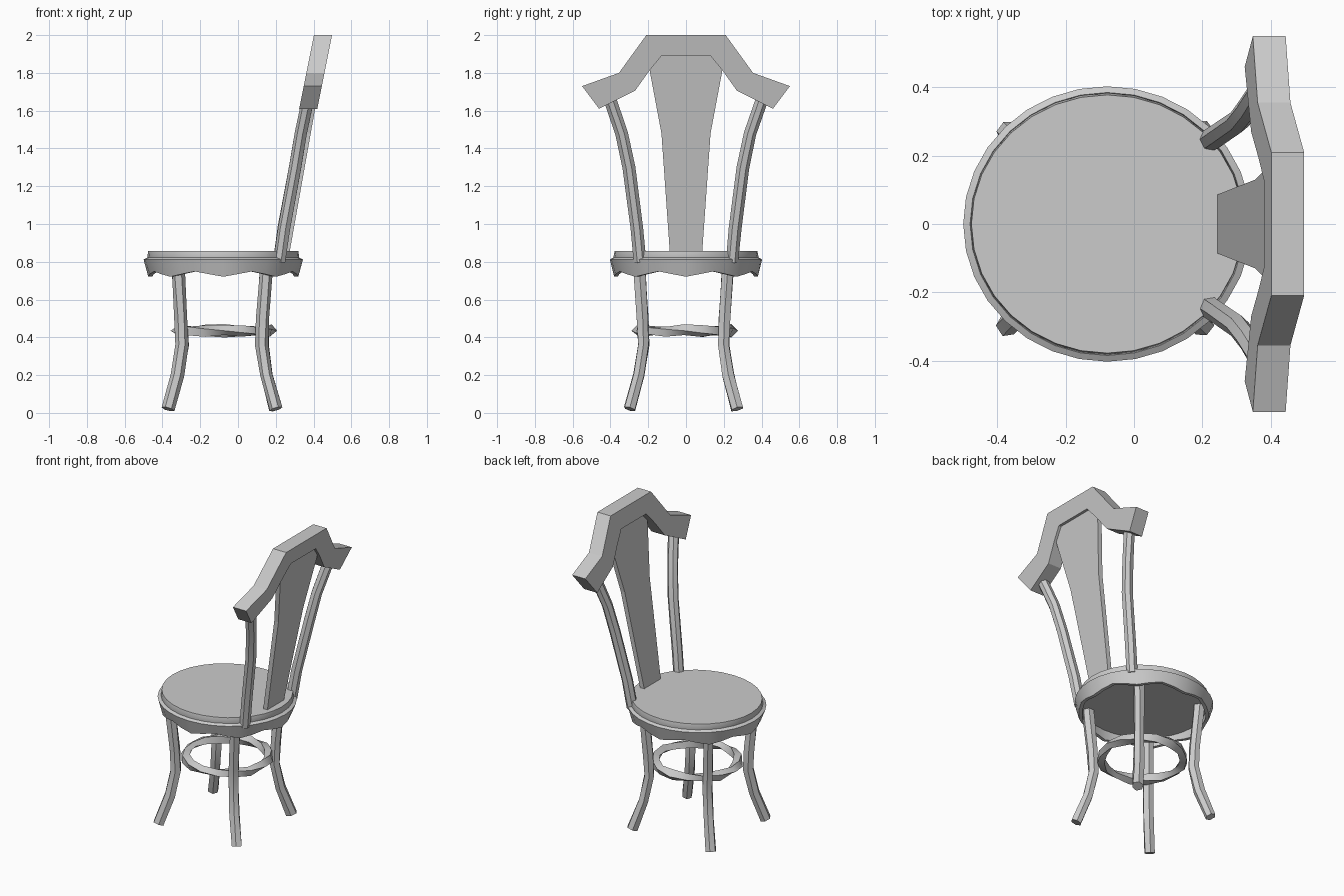
import bpy, math, random
from mathutils import Vector

if "Cube" in bpy.data.objects:
    bpy.data.objects.remove(bpy.data.objects["Cube"])

random.seed(4)
CX = -0.078  # seat centre in x


def make(name, verts, faces, smooth=None):
    me = bpy.data.meshes.new(name)
    me.from_pydata([tuple(v) for v in verts], [], faces)
    ob = bpy.data.objects.new(name, me)
    bpy.context.collection.objects.link(ob)
    bpy.context.view_layer.objects.active = ob
    bpy.ops.object.select_all(action='DESELECT')
    ob.select_set(True)
    bpy.ops.object.mode_set(mode='EDIT')
    bpy.ops.mesh.select_all(action='SELECT')
    bpy.ops.mesh.normals_make_consistent(inside=False)
    bpy.ops.object.mode_set(mode='OBJECT')
    if smooth:
        bpy.ops.object.shade_smooth_by_angle(angle=math.radians(smooth))
    return ob


def bridge(rows, sides, wrap=False):
    return [(i * sides + j, i * sides + (j + 1) % sides,
             (i + 1) % rows * sides + (j + 1) % sides, (i + 1) % rows * sides + j)
            for i in range(rows if wrap else rows - 1) for j in range(sides)]


def tube(name, path, radius, sides=6, closed=False, twist=0.0, jitter=0.0):
    pts = [Vector(p) for p in path]
    n, verts = len(pts), []
    for i, p in enumerate(pts):
        a = pts[i - 1] if (closed or i) else p
        b = pts[(i + 1) % n] if (closed or i < n - 1) else p
        t = (b - a).normalized()
        u = t.cross(Vector((0, 0, 1)) if closed else Vector((0, 1, 0))).normalized()
        w = t.cross(u)
        for j in range(sides):
            ang = math.tau * j / sides + twist * i
            r = radius * (1 + random.uniform(-jitter, jitter))
            verts.append(p + r * (math.cos(ang) * u + math.sin(ang) * w))
    faces = bridge(n, sides, closed)
    if not closed:
        faces += [tuple(range(sides)), tuple(range((n - 1) * sides, n * sides))]
    return make(name, verts, faces, 40)


def ring(rx, ry, zf, n=32):
    out = []
    for k in range(n):
        a = math.tau * k / n
        out.append((CX + rx * math.cos(a), ry * math.sin(a), zf(a)))
    return out


def slab(name, outline, front, thick):
    # closed (y, z) outline, leaning back along front(z)
    n = len(outline)
    verts = [(front(z), y, z) for y, z in outline]
    verts += [(front(z) + thick, y, z) for y, z in outline]
    faces = [tuple(range(n)), tuple(range(n, 2 * n))] + bridge(2, n)
    return make(name, verts, faces)


def mirrored(half):
    return half + [(-y, z) for y, z in reversed(half)]


# seat cushion
cushion = (ring(0.385, 0.37, lambda a: 0.785) + ring(0.402, 0.385, lambda a: 0.82)
           + ring(0.398, 0.378, lambda a: 0.857))
make("seat", cushion, bridge(3, 32) + [tuple(range(32)), tuple(range(64, 96))], 40)

# scalloped apron
scallop = lambda a: 0.735 - 0.014 * math.cos(8 * a)
apron = (ring(0.402, 0.385, lambda a: 0.822) + ring(0.422, 0.403, lambda a: 0.812)
         + ring(0.397, 0.38, scallop) + ring(0.375, 0.36, scallop)
         + ring(0.375, 0.36, lambda a: 0.80))
make("seat_apron", apron, bridge(5, 32, True), 40)

# splayed legs
LEG = [(0.236, 0.80), (0.231, 0.72), (0.216, 0.50), (0.212, 0.36), (0.236, 0.20), (0.284, 0.02)]
for sx, ex in ((-1, "left"), (1, "right")):
    for sy, ey in ((-1, "front"), (1, "back")):
        tube(f"{ey}_{ex}_leg", [(-0.085 + sx * o, -0.013 + sy * o, z) for o, z in LEG],
             0.034, 6, jitter=0.1)

# twisted ring stretcher
N = 16
tube("ring_stretcher",
     [(-0.072 + 0.25 * math.cos(math.tau * k / N), -0.01 + 0.25 * math.sin(math.tau * k / N), 0.435)
      for k in range(N)], 0.029, 4, closed=True, twist=math.pi / 8, jitter=0.25)

# back posts
POST = [(0.220, 0.243, 0.80), (0.245, 0.26, 0.98), (0.305, 0.302, 1.30),
        (0.335, 0.34, 1.48), (0.375, 0.405, 1.67)]
for s, e in ((-1, "front"), (1, "back")):
    tube(f"{e}_back_post", [(x, s * y, z) for x, y, z in POST], 0.034, 7, jitter=0.05)

# back splat
slab("back_splat", mirrored([(0.085, 0.84), (0.13, 1.48), (0.19, 1.80), (0.19, 1.86), (0.14, 1.92)]),
     lambda z: 0.243 + 0.178 * (z - 0.85), 0.03)

# crest rail
slab("crest_rail",
     mirrored([(0.21, 2.0), (0.355, 1.80), (0.55, 1.73), (0.46, 1.61), (0.27, 1.705),
               (0.195, 1.81), (0.13, 1.89)]),
     lambda z: 0.402 - 0.2 * (2 - z), 0.096)
